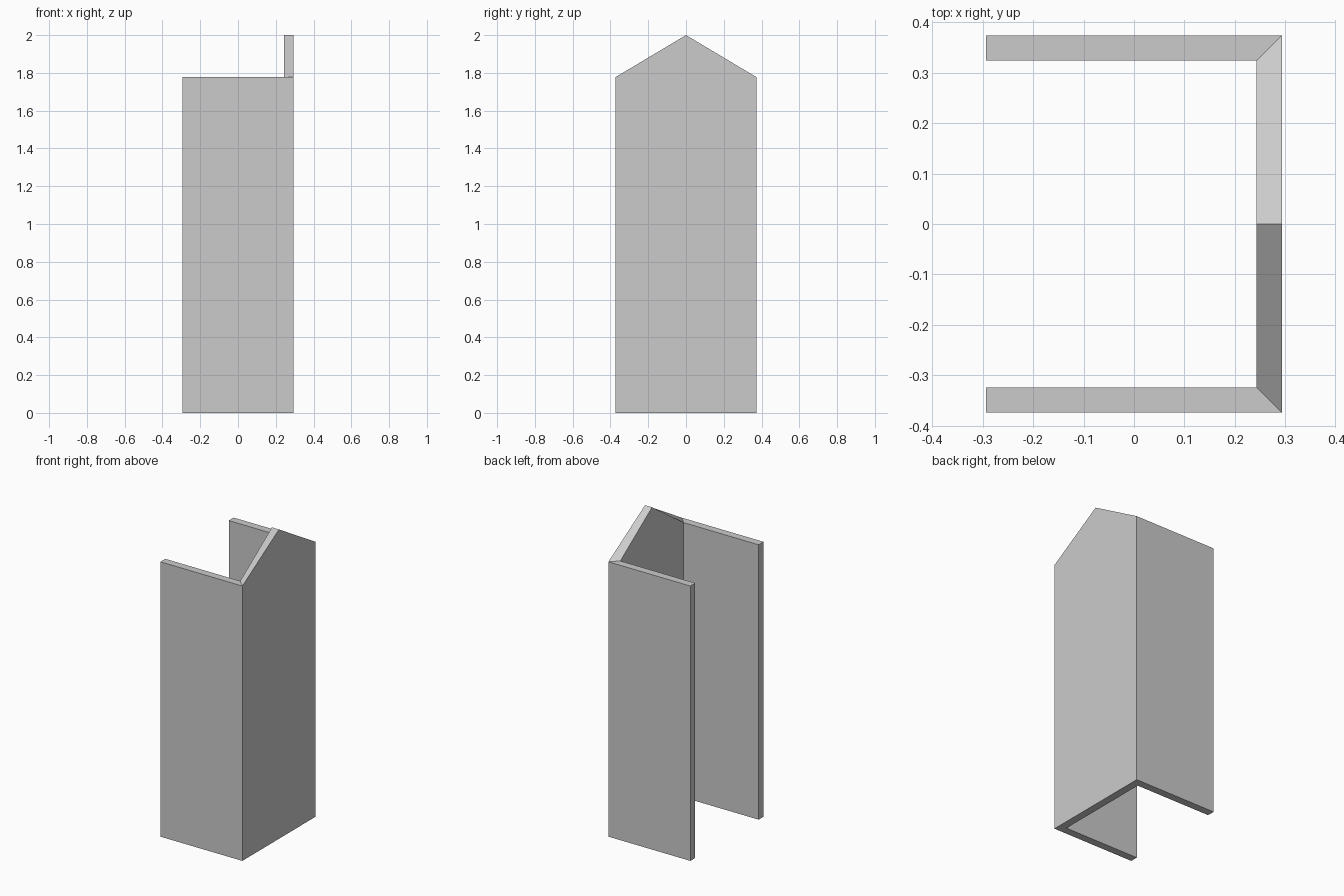
import bpy, bmesh

if "Cube" in bpy.data.objects:
    bpy.data.objects.remove(bpy.data.objects["Cube"])

HALF_X, HALF_Y = 0.293, 0.374
WALL, EAVE, PEAK = 0.05, 1.777, 2.0


def sheet(bm, inset):
    """U-shaped skin: two side walls and a gabled end wall, inset from the outside."""
    x, y = HALF_X - inset, HALF_Y - inset
    plan = [(-HALF_X, -y), (x, -y), (x, y), (-HALF_X, y)]
    bottom = [bm.verts.new((px, py, 0)) for px, py in plan]
    top = [bm.verts.new((px, py, EAVE)) for px, py in plan]
    peak = bm.verts.new((x, 0, PEAK))
    for i in (0, 2):
        bm.faces.new((bottom[i], bottom[i + 1], top[i + 1], top[i]))
    bm.faces.new((bottom[1], bottom[2], top[2], peak, top[1]))
    # Closed outline of the skin
    return bottom + [top[3], top[2], peak, top[1], top[0]]


# Gabled three-sided wall with mitred corners
bm = bmesh.new()
outer = sheet(bm, 0)
inner = sheet(bm, WALL)

# Rim joining the outer and inner skins
n = len(outer)
for i in range(n):
    j = (i + 1) % n
    bm.faces.new((outer[i], outer[j], inner[j], inner[i]))
bmesh.ops.recalc_face_normals(bm, faces=bm.faces[:])

mesh = bpy.data.meshes.new("gabled_wall")
bm.to_mesh(mesh)
bm.free()
bpy.context.collection.objects.link(bpy.data.objects.new("gabled_wall", mesh))
